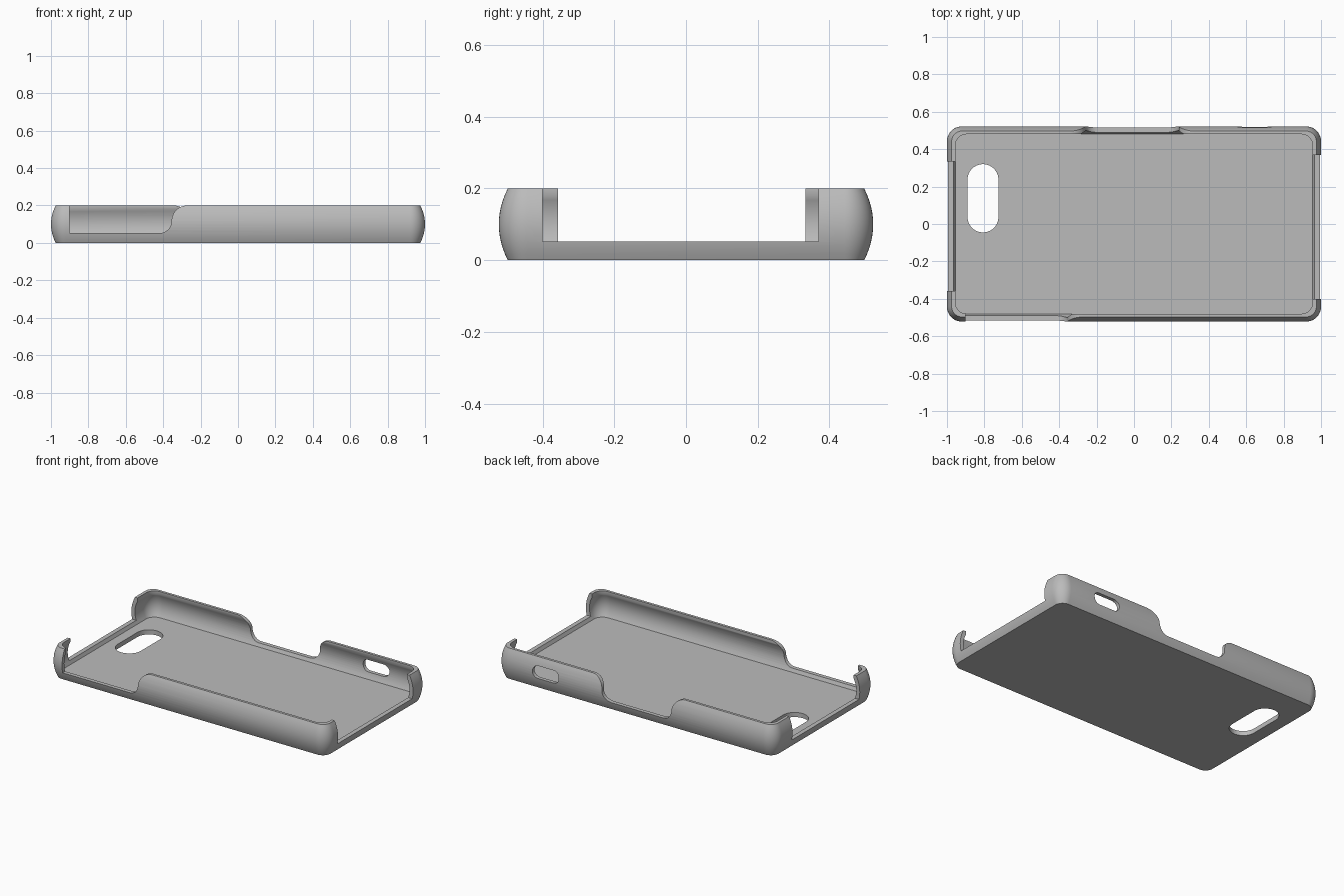
import bpy, bmesh
from math import sin, cos, pi

cube = bpy.data.objects.get("Cube")
if cube:
    bpy.data.objects.remove(cube, do_unlink=True)

grey = bpy.data.materials.new("matte grey")
grey.use_nodes = True
colour = (0.5, 0.5, 0.5, 1)
grey.diffuse_color = colour
grey.node_tree.nodes["Principled BSDF"].inputs["Base Color"].default_value = colour

RIM = 0.2        # height of the walls
SILL = 0.052     # height of the wall left under the openings
FLOOR = 0.03     # top of the back plate


def make_object(name, bm):
    bmesh.ops.recalc_face_normals(bm, faces=bm.faces)
    mesh = bpy.data.meshes.new(name)
    bm.to_mesh(mesh)
    bm.free()
    obj = bpy.data.objects.new(name, mesh)
    bpy.context.collection.objects.link(obj)
    return obj


def arc(cx, cy, r, start, end, steps=10):
    angles = [start + (end - start) * i / steps for i in range(steps + 1)]
    return [(cx + r * cos(a), cy + r * sin(a)) for a in angles]


def rounded_rect(hx, hy, r):
    pts = []
    for i, (sx, sy) in enumerate([(1, 1), (-1, 1), (-1, -1), (1, -1)]):
        pts += arc(sx * (hx - r), sy * (hy - r), r, i * pi / 2, (i + 1) * pi / 2)
    return pts


def slot(x0, x1, y0, y1):
    """Rectangle with fully rounded ends."""
    hx, hy = (x1 - x0) / 2, (y1 - y0) / 2
    r = min(hx, hy) * 0.999
    return [(x + x0 + hx, y + y0 + hy) for x, y in rounded_rect(hx, hy, r)]


def s_edge(x, side):
    """Curved end of a wall opening, from the sill up past the rim."""
    low, high = 0.065, RIM - SILL - 0.065
    lower = arc(0, SILL + low, low, -pi / 2, 0)
    upper = arc(high, RIM - high, high, pi, pi / 2)
    pts = [(px - low, pz) for px, pz in lower] + upper[1:] + [(high, RIM + 0.1)]
    return [(x + side * px, pz) for px, pz in pts]


def prism(name, pts, axis, lo, hi):
    """Extrude a 2D outline along y or z."""
    bm = bmesh.new()
    rings = []
    for d in (lo, hi):
        rings.append([bm.verts.new((a, d, b) if axis == "y" else (a, b, d)) for a, b in pts])
    n = len(pts)
    for i in range(n):
        j = (i + 1) % n
        bm.faces.new((rings[0][i], rings[0][j], rings[1][j], rings[1][i]))
    bm.faces.new(rings[0])
    bm.faces.new(rings[1])
    return make_object(name, bm)


# Shell: bulging outside wall, over the rim, down the hollow inside to the floor
sections = []
for i in range(13):
    t = i / 6 - 1
    off = 0.025 * (1 - t * t)
    sections.append((0.975 + off, 0.497 + off, 0.055 + off, RIM * i / 12))
sections.append((0.955, 0.48, 0.06, RIM))
for i in range(13):
    t = i / 6 - 1
    off = 0.02 * (1 - t * t)
    sections.append((0.955 + off, 0.48 + off, 0.06 + off, 0.18 - (0.18 - FLOOR) * i / 12))

bm = bmesh.new()
loops = [[bm.verts.new((x, y, z)) for x, y in rounded_rect(hx, hy, r)]
         for hx, hy, r, z in sections]
for a, b in zip(loops, loops[1:]):
    for i in range(len(a)):
        j = (i + 1) % len(a)
        bm.faces.new((a[i], a[j], b[j], b[i]))
bm.faces.new(loops[0])
bm.faces.new(loops[-1])
case = make_object("phone_case", bm)
case.data.materials.append(grey)

# Openings: side walls, both ends, camera hole and button slot
front_outline = [(-0.9, RIM + 0.1), (-0.9, SILL)] + s_edge(-0.355, 1)
back_outline = s_edge(-0.26, -1)[::-1] + s_edge(0.24, 1)
cutters = [
    prism("front_opening", front_outline, "y", -0.7, -0.45),
    prism("back_opening", back_outline, "y", 0.45, 0.7),
    prism("button_slot", slot(0.55, 0.74, 0.07, 0.15), "y", 0.44, 0.7),
    prism("camera_hole", slot(-0.89, -0.725, -0.045, 0.32), "z", -0.1, 0.15),
]
for name, x0, x1, y0, y1 in [("left_end_opening", 0.85, 1.2, -0.4, 0.37),
                             ("right_end_opening", -1.2, -0.85, -0.357, 0.333)]:
    corners = [(x0, y0), (x1, y0), (x1, y1), (x0, y1)]
    cutters.append(prism(name, corners, "z", SILL, RIM + 0.1))

bpy.ops.object.select_all(action="DESELECT")
case.select_set(True)
bpy.context.view_layer.objects.active = case
for cutter in cutters:
    cutter.hide_render = True
    mod = case.modifiers.new(cutter.name, "BOOLEAN")
    mod.operation = "DIFFERENCE"
    mod.solver = "EXACT"
    mod.object = cutter
    bpy.ops.object.modifier_apply(modifier=mod.name)
for cutter in cutters:
    bpy.data.objects.remove(cutter, do_unlink=True)

bpy.ops.object.shade_smooth_by_angle(angle=pi / 6)
